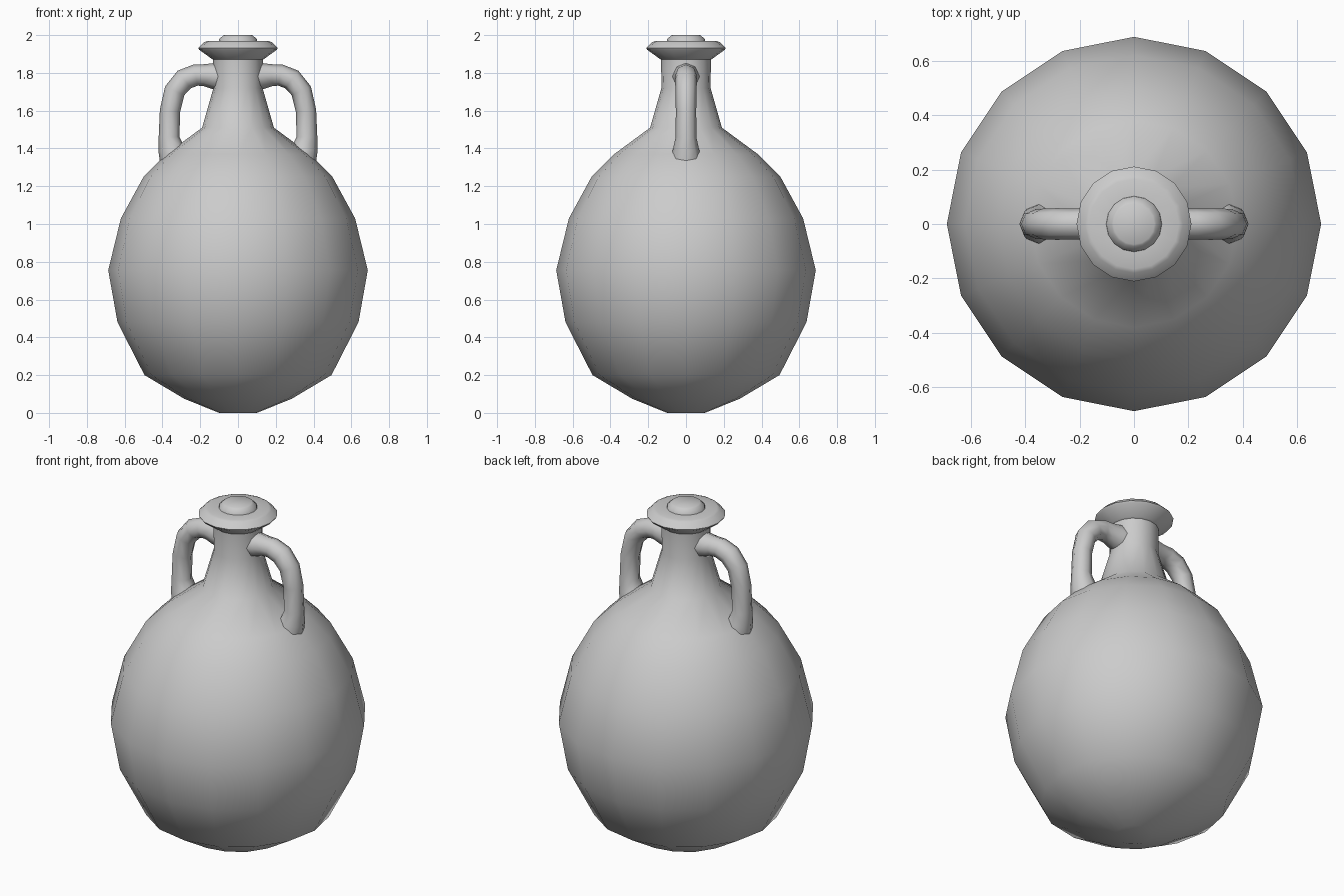
import bpy, bmesh, math
from mathutils import Vector

if "Cube" in bpy.data.objects:
    bpy.data.objects.remove(bpy.data.objects["Cube"])

SIDES = 16


def finish(name, bm, angle):
    bmesh.ops.recalc_face_normals(bm, faces=bm.faces)
    mesh = bpy.data.meshes.new(name)
    bm.to_mesh(mesh)
    bm.free()
    ob = bpy.data.objects.new(name, mesh)
    bpy.context.collection.objects.link(ob)
    bpy.ops.object.select_all(action='DESELECT')
    ob.select_set(True)
    bpy.context.view_layer.objects.active = ob
    bpy.ops.object.shade_smooth_by_angle(angle=math.radians(angle))
    return ob


def skin(bm, rings):
    # bridge consecutive closed rings and cap both ends
    loops = [[bm.verts.new(p) for p in ring] for ring in rings]
    n = len(loops[0])
    for a, b in zip(loops, loops[1:]):
        for i in range(n):
            j = (i + 1) % n
            bm.faces.new((a[i], a[j], b[j], b[i]))
    bm.faces.new(loops[0])
    bm.faces.new(loops[-1])


def lathe(name, profile, angle):
    bm = bmesh.new()
    steps = [2 * math.pi * i / SIDES for i in range(SIDES)]
    skin(bm, [[(r * math.cos(t), r * math.sin(t), z) for t in steps]
              for r, z in profile])
    return finish(name, bm, angle)


# Round belly, shoulder and neck
lathe("body", [(0.10, 0.0), (0.285, 0.075), (0.495, 0.20), (0.638, 0.48),
               (0.687, 0.755), (0.62, 1.03), (0.50, 1.25), (0.38, 1.37),
               (0.19, 1.51), (0.13, 1.72), (0.132, 1.88)], 50)

# Flared lip
lathe("lip", [(0.125, 1.865), (0.14, 1.875), (0.205, 1.922), (0.211, 1.932),
              (0.18, 1.962), (0.165, 1.968), (0.09, 1.968)], 60)

# Stopper in the mouth
lathe("stopper", [(0.104, 1.96), (0.10, 1.978), (0.082, 1.995), (0.075, 2.0)], 60)

# Looped handles: centre line (x, z) and section radius, mirrored across x
path = [(0.09, 1.78, 0.075), (0.135, 1.784, 0.068), (0.18, 1.788, 0.058),
        (0.225, 1.788, 0.057), (0.285, 1.765, 0.058), (0.335, 1.705, 0.056),
        (0.36, 1.60, 0.054), (0.365, 1.46, 0.055), (0.355, 1.40, 0.068),
        (0.33, 1.33, 0.085)]
pts = [Vector((x, 0, z)) for x, z, r in path]
rings = []
for i, p in enumerate(pts):
    tangent = (pts[min(i + 1, len(pts) - 1)] - pts[max(i - 1, 0)]).normalized()
    normal = Vector((tangent.z, 0, -tangent.x))
    ring = []
    for k in range(8):
        a = math.tau * k / 8
        ring.append(p + (normal * math.cos(a) + Vector((0, 1, 0)) * math.sin(a)) * path[i][2])
    rings.append(ring)
bm = bmesh.new()
skin(bm, rings)
handles = finish("handles", bm, 60)
mirror = handles.modifiers.new("Mirror", 'MIRROR')
mirror.use_axis[0] = True
mirror.use_mirror_merge = False
